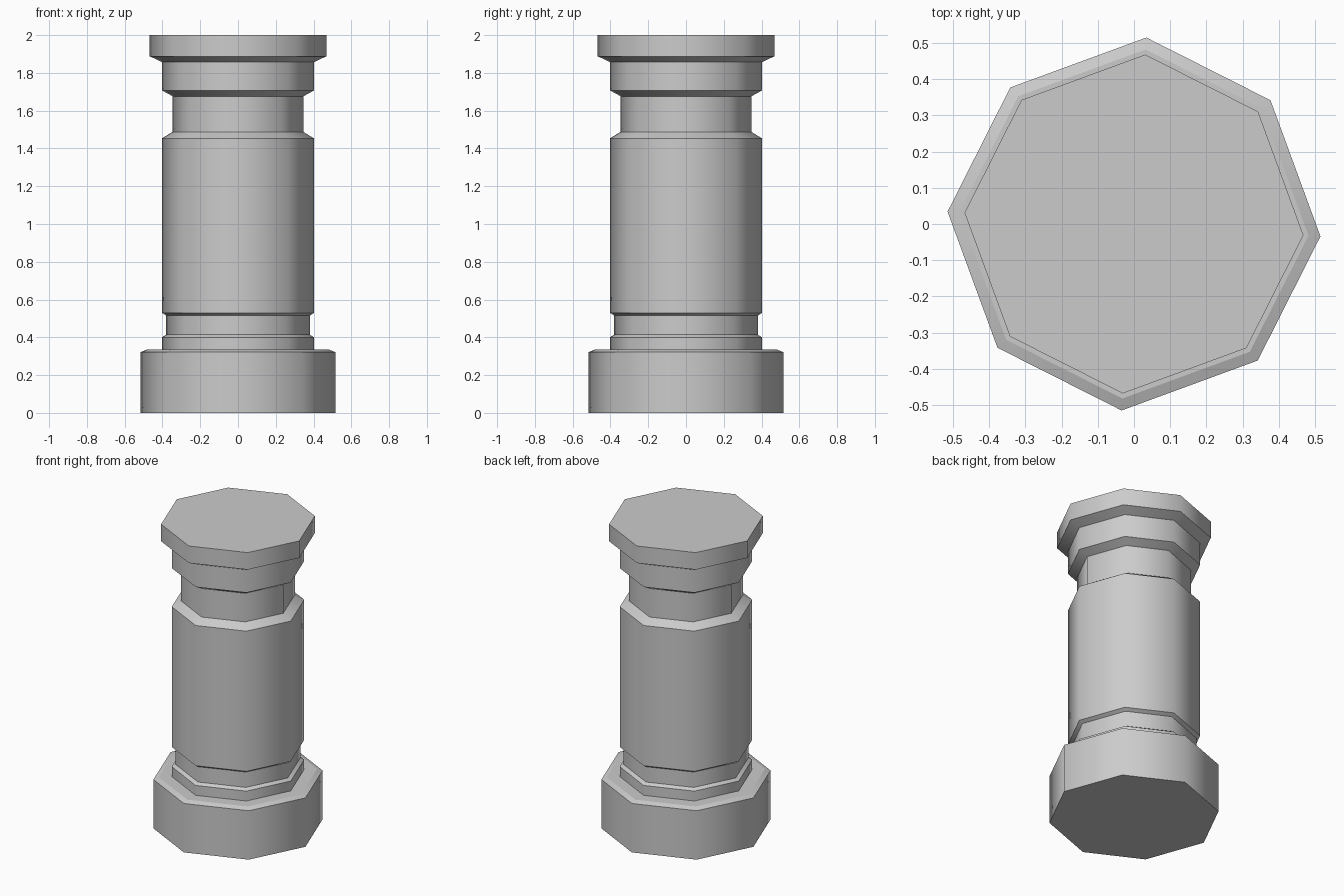
import bpy, bmesh
from math import cos, sin, radians

if "Cube" in bpy.data.objects:
    bpy.data.objects.remove(bpy.data.objects["Cube"])

# Column profile: (half width, height)
PROFILE = [(0.515, 0.0), (0.515, 0.322), (0.482, 0.335), (0.403, 0.335),
           (0.403, 0.40), (0.38, 0.414), (0.38, 0.515), (0.403, 0.53),
           (0.403, 1.453), (0.346, 1.488), (0.346, 1.676), (0.403, 1.707),
           (0.403, 1.857), (0.468, 1.888), (0.468, 2.0)]

# Slightly uneven eight-sided section, repeated every quarter turn
SECTION = []
for q in range(4):
    SECTION += [(1.002, radians(90 * q - 3.8)), (0.988, radians(90 * q + 42.2))]


def lathe(name, profile, section):
    bm = bmesh.new()
    rings = [[bm.verts.new((r * k * cos(a), r * k * sin(a), z)) for k, a in section]
             for r, z in profile]
    n = len(section)
    for lo, hi in zip(rings, rings[1:]):
        for i in range(n):
            j = (i + 1) % n
            bm.faces.new((lo[i], lo[j], hi[j], hi[i])).smooth = True
    bm.faces.new(rings[0][::-1])
    bm.faces.new(rings[-1])
    # Crisp horizontal rings, soft vertical corners
    for e in bm.edges:
        e.smooth = abs(e.verts[0].co.z - e.verts[1].co.z) > 1e-5
    bmesh.ops.recalc_face_normals(bm, faces=bm.faces)
    mesh = bpy.data.meshes.new(name)
    bm.to_mesh(mesh)
    bm.free()
    obj = bpy.data.objects.new(name, mesh)
    bpy.context.collection.objects.link(obj)
    return obj


lathe("column", PROFILE, SECTION)
